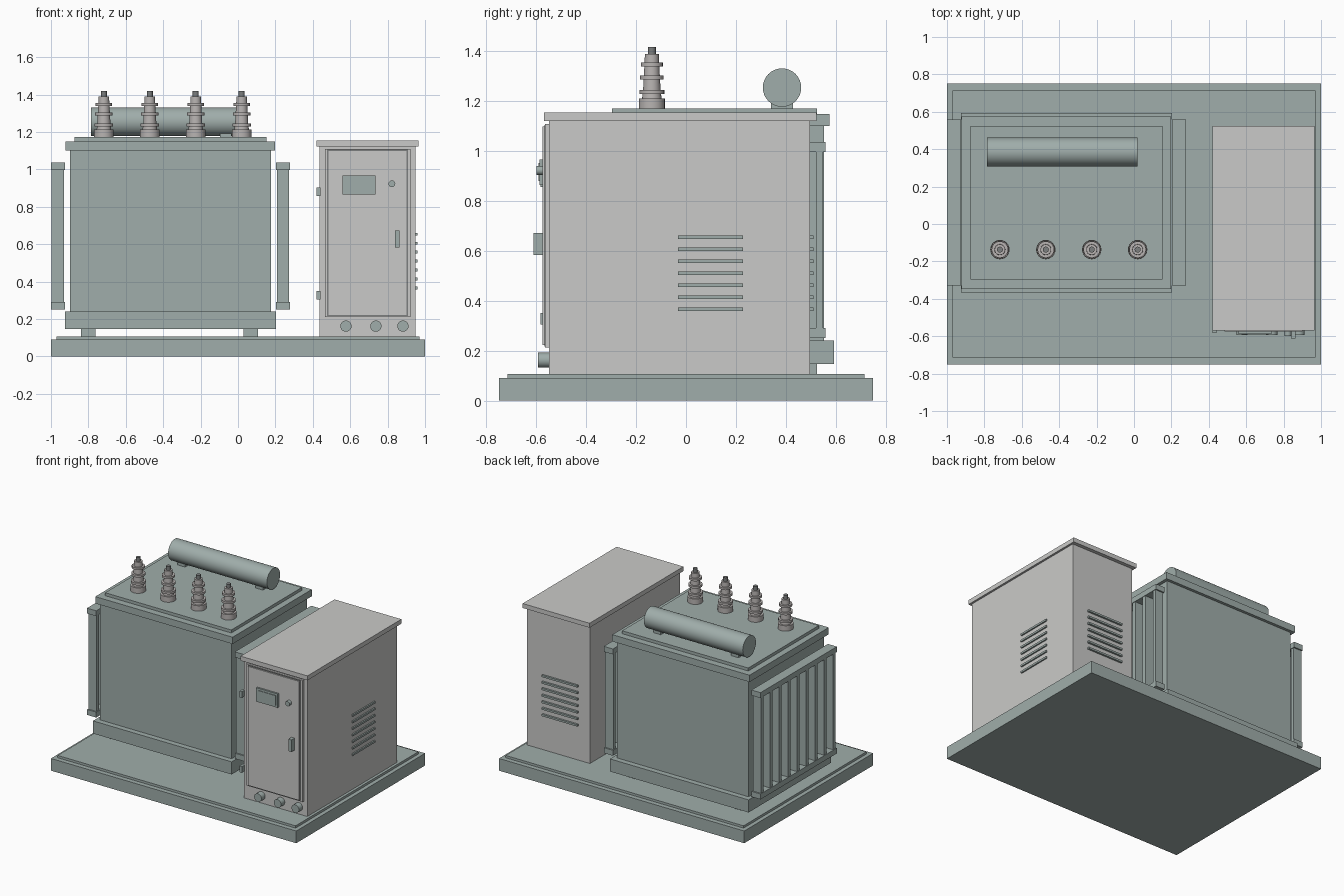
import bpy, math
from mathutils import Matrix

if "Cube" in bpy.data.objects:
    bpy.data.objects.remove(bpy.data.objects["Cube"])


def material(name, rgb):
    m = bpy.data.materials.new(name)
    m.diffuse_color = (*rgb, 1)
    m.use_nodes = True
    m.node_tree.nodes["Principled BSDF"].inputs["Base Color"].default_value = m.diffuse_color
    return m


TEAL = material("grey_green_paint", (0.35, 0.42, 0.405))
LIGHT = material("light_grey_paint", (0.59, 0.59, 0.58))
CERAMIC = material("warm_grey_ceramic", (0.48, 0.455, 0.445))
METAL = material("dark_metal", (0.20, 0.21, 0.21))


def finish(ob, name, mat, smooth=False):
    ob.name = name
    ob.data.materials.append(mat)
    if smooth:
        bpy.ops.object.shade_smooth_by_angle(angle=math.radians(35))
    return ob


def box(name, x, y, z, mat):
    """Box from (min, max) pairs."""
    bpy.ops.mesh.primitive_cube_add(size=1)
    ob = bpy.context.object
    ob.data.transform(Matrix.Diagonal((x[1] - x[0], y[1] - y[0], z[1] - z[0], 1)))
    ob.location = [(a + b) / 2 for a, b in (x, y, z)]
    return finish(ob, name, mat)


def rod(name, loc, r, length, axis, mat, sides=32):
    """Cylinder centred on loc along an axis."""
    rot = {"x": (0, math.pi / 2, 0), "y": (math.pi / 2, 0, 0), "z": (0, 0, 0)}[axis]
    bpy.ops.mesh.primitive_cylinder_add(vertices=sides, radius=r, depth=length,
                                        location=loc, rotation=rot)
    return finish(bpy.context.object, name, mat, True)


def lathe(name, loc, profile, mat, sides=24):
    """Closed solid turned around z from (radius, height) points."""
    verts, faces = [], []
    for r, z in profile:
        for i in range(sides):
            a = 2 * math.pi * i / sides
            verts.append((r * math.cos(a), r * math.sin(a), z))
    for k in range(len(profile) - 1):
        for i in range(sides):
            j = (i + 1) % sides
            faces.append((k * sides + i, k * sides + j, (k + 1) * sides + j, (k + 1) * sides + i))
    faces.append(tuple(reversed(range(sides))))
    faces.append(tuple(range(len(verts) - sides, len(verts))))
    me = bpy.data.meshes.new(name)
    me.from_pydata(verts, [], faces)
    ob = bpy.data.objects.new(name, me)
    bpy.context.collection.objects.link(ob)
    bpy.ops.object.select_all(action="DESELECT")
    ob.select_set(True)
    bpy.context.view_layer.objects.active = ob
    ob.location = loc
    return finish(ob, name, mat, True)


# Base slab with raised pad
box("base_slab", (-1, 1), (-0.75, 0.75), (0, 0.09), TEAL)
box("base_pad", (-0.97, 0.97), (-0.715, 0.715), (0.09, 0.107), TEAL)

# Transformer tank: stacked boxes sharing one centre
CX, CY = -0.361, 0.114
for name, hx, hy, z0, z1 in (("tank_body", 0.537, 0.44, 0.2, 1.11),
                             ("tank_bottom_flange", 0.565, 0.48, 0.147, 0.24),
                             ("tank_top_flange", 0.56, 0.461, 1.1, 1.15),
                             ("tank_lid", 0.514, 0.411, 1.15, 1.172)):
    box(name, (CX - hx, CX + hx), (CY - hy, CY + hy), (z0, z1), TEAL)
for i, x in enumerate((-0.84, 0.03)):
    box(f"tank_skid_{i}", (x, x + 0.077), (CY - 0.41, CY + 0.411), (0.1, 0.15), TEAL)

# Radiators on both sides: two headers and a row of fins
FINS = 9
for side, s in (("left", -1), ("right", 1)):
    x0, x1 = sorted((CX + s * 0.565, CX + s * 0.639))
    ya, yb = CY - 0.443, CY + 0.446
    box(f"{side}_radiator_top_header", (x0, x1), (ya, yb), (0.997, 1.037), TEAL)
    box(f"{side}_radiator_bottom_header", (x0, x1), (ya, yb), (0.25, 0.29), TEAL)
    for i in range(FINS):
        y = ya + 0.024 + i * (yb - ya - 0.048) / (FINS - 1)
        box(f"{side}_radiator_fin_{i}", (x0 + 0.004, x1 - 0.004),
            (y - 0.014, y + 0.014), (0.28, 1.0), TEAL)

# Oil conservator drum on two saddles
rod("conservator_drum", (-0.383, 0.385, 1.255), 0.077, 0.806, "x", TEAL)
for i, x in enumerate((-0.70, -0.065)):
    box(f"conservator_saddle_{i}", (x - 0.03, x + 0.03), (0.34, 0.43), (1.17, 1.21), TEAL)

# Ribbed bushings with terminals
RIBS = [(0.052, 0), (0.052, 0.04), (0.039, 0.04), (0.037, 0.058),
        (0.05, 0.058), (0.05, 0.074), (0.035, 0.074), (0.033, 0.115),
        (0.047, 0.115), (0.047, 0.131), (0.032, 0.131), (0.030, 0.167),
        (0.044, 0.167), (0.044, 0.183), (0.029, 0.183), (0.028, 0.218)]
for i in range(4):
    x = -0.717 + i * 0.2455
    lathe(f"bushing_{i}", (x, -0.137, 1.172), RIBS, CERAMIC)
    rod(f"bushing_terminal_{i}", (x, -0.137, 1.40), 0.016, 0.036, "z", METAL, 16)

# Control cabinet
box("cabinet_body", (0.435, 0.95), (-0.55, 0.497), (0.107, 1.125), LIGHT)
box("cabinet_roof", (0.42, 0.965), (-0.57, 0.524), (1.122, 1.155), LIGHT)
box("door_frame", (0.465, 0.923), (-0.565, -0.55), (0.212, 1.108), LIGHT)
box("door_seal", (0.477, 0.909), (-0.567, -0.56), (0.216, 1.105), METAL)
box("door_panel", (0.484, 0.902), (-0.575, -0.56), (0.222, 1.099), LIGHT)

# Door fittings
box("display_bezel", (0.56, 0.735), (-0.588, -0.57), (0.865, 0.967), TEAL)
box("display_screen", (0.575, 0.72), (-0.592, -0.58), (0.88, 0.952), TEAL)
rod("door_knob", (0.823, -0.585, 0.923), 0.018, 0.03, "y", TEAL, 20)
box("door_handle", (0.84, 0.864), (-0.612, -0.57), (0.583, 0.672), TEAL)
for i, z in enumerate((0.305, 0.857)):
    box(f"door_hinge_{i}", (0.42, 0.44), (-0.583, -0.54), (z, z + 0.046), TEAL)

# Cable glands below the door
for i, x in enumerate((0.577, 0.737, 0.882)):
    rod(f"cable_gland_{i}", (x, -0.567, 0.162), 0.03, 0.052, "y", TEAL, 24)

# Louvres on the right side and back
for i in range(7):
    z = 0.366 + i * 0.048
    box(f"side_louvre_{i}", (0.94, 0.96), (-0.032, 0.228), (z - 0.007, z + 0.007), TEAL)
    box(f"back_louvre_{i}", (0.53, 0.82), (0.49, 0.511), (z - 0.007, z + 0.007), TEAL)
